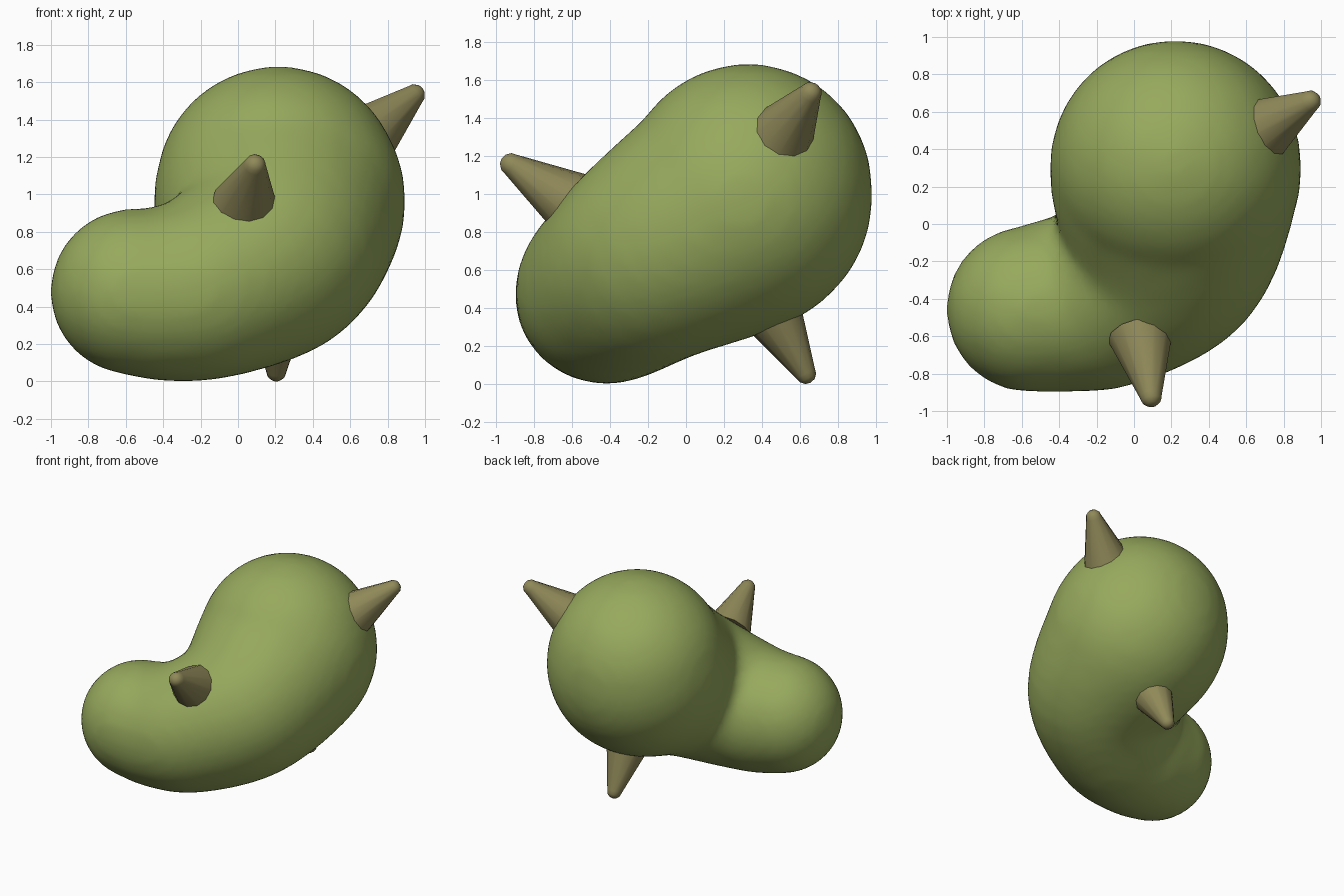
import bpy, bmesh, math
from mathutils import Vector, Matrix

if "Cube" in bpy.data.objects:
    bpy.data.objects.remove(bpy.data.objects["Cube"])


def material(name, rgb):
    m = bpy.data.materials.new(name)
    m.diffuse_color = (*rgb, 1)
    m.use_nodes = True
    m.node_tree.nodes["Principled BSDF"].inputs["Base Color"].default_value = m.diffuse_color
    return m


GREEN = material("green_skin", (0.31, 0.40, 0.11))
TAN = material("tan_horn", (0.28, 0.25, 0.10))


def add_object(name, bm, mat, angle):
    me = bpy.data.meshes.new(name)
    bm.to_mesh(me)
    bm.free()
    me.materials.append(mat)
    ob = bpy.data.objects.new(name, me)
    bpy.context.collection.objects.link(ob)
    bpy.ops.object.select_all(action='DESELECT')
    ob.select_set(True)
    bpy.context.view_layer.objects.active = ob
    bpy.ops.object.shade_smooth_by_angle(angle=math.radians(angle))
    return ob


# Bent body: spine points with radius (x, y, z, r)
SPINE = [Vector(p) for p in (
    (-0.56, -0.455, 0.48, 0.443),
    (-0.37, -0.43, 0.472, 0.47),
    (-0.13, -0.37, 0.52, 0.505),
    (0.17, -0.14, 0.69, 0.572),
    (0.22, 0.26, 0.93, 0.67),
    (0.215, 0.325, 1.03, 0.655))]


def spline(t):
    n = len(SPINE) - 1
    i = min(int(t), n - 1)
    f = t - i
    p1, p2 = SPINE[i], SPINE[i + 1]
    p0 = SPINE[i - 1] if i > 0 else p1 * 2 - p2
    p3 = SPINE[i + 2] if i + 2 <= n else p2 * 2 - p1
    return 0.5 * (p1 * 2 + (p2 - p0) * f + (p0 * 2 - p1 * 5 + p2 * 4 - p3) * f * f
                  + (p1 * 3 - p0 - p2 * 3 + p3) * f ** 3)


# Row of balls along the spine, fused and smoothed into one skin
bm = bmesh.new()
STEPS = 30
for k in range(STEPS + 1):
    p = spline((len(SPINE) - 1) * k / STEPS)
    bmesh.ops.create_icosphere(bm, subdivisions=4, radius=p.w,
                               matrix=Matrix.Translation(p.xyz))
body = add_object("body", bm, GREEN, 180)
fuse = body.modifiers.new("fuse", 'REMESH')
fuse.mode = 'VOXEL'
fuse.voxel_size = 0.04
fuse.use_smooth_shade = True
soften = body.modifiers.new("soften", 'SMOOTH')
soften.factor = 0.5
soften.iterations = 6


# Round-tipped horns
def horn(name, base, tip, r_base, r_tip, sides=12):
    base, tip = Vector(base), Vector(tip)
    axis = tip - base
    length = axis.length
    profile = [(0, 0), (r_base, 0)]
    for k in range(4):
        a = math.pi / 2 * k / 3
        profile.append((r_tip * math.cos(a), length + r_tip * math.sin(a)))
    bm = bmesh.new()
    vs = [bm.verts.new((x, 0, z)) for x, z in profile]
    es = [bm.edges.new(pair) for pair in zip(vs, vs[1:])]
    bmesh.ops.spin(bm, geom=vs + es, cent=(0, 0, 0), axis=(0, 0, 1),
                   angle=2 * math.pi, steps=sides)
    bmesh.ops.remove_doubles(bm, verts=bm.verts, dist=1e-4)
    bmesh.ops.recalc_face_normals(bm, faces=bm.faces)
    turn = axis.to_track_quat('Z', 'Y').to_matrix().to_4x4()
    bmesh.ops.transform(bm, matrix=Matrix.Translation(base) @ turn, verts=bm.verts)
    add_object(name, bm, TAN, 50)


horn("side_horn", (0.69, 0.505, 1.31), (0.94, 0.655, 1.53), 0.175, 0.06)
horn("front_horn", (0.035, -0.60, 0.95), (0.09, -0.92, 1.155), 0.175, 0.06)
horn("bottom_horn", (0.21, 0.44, 0.40), (0.205, 0.63, 0.055), 0.17, 0.055)
